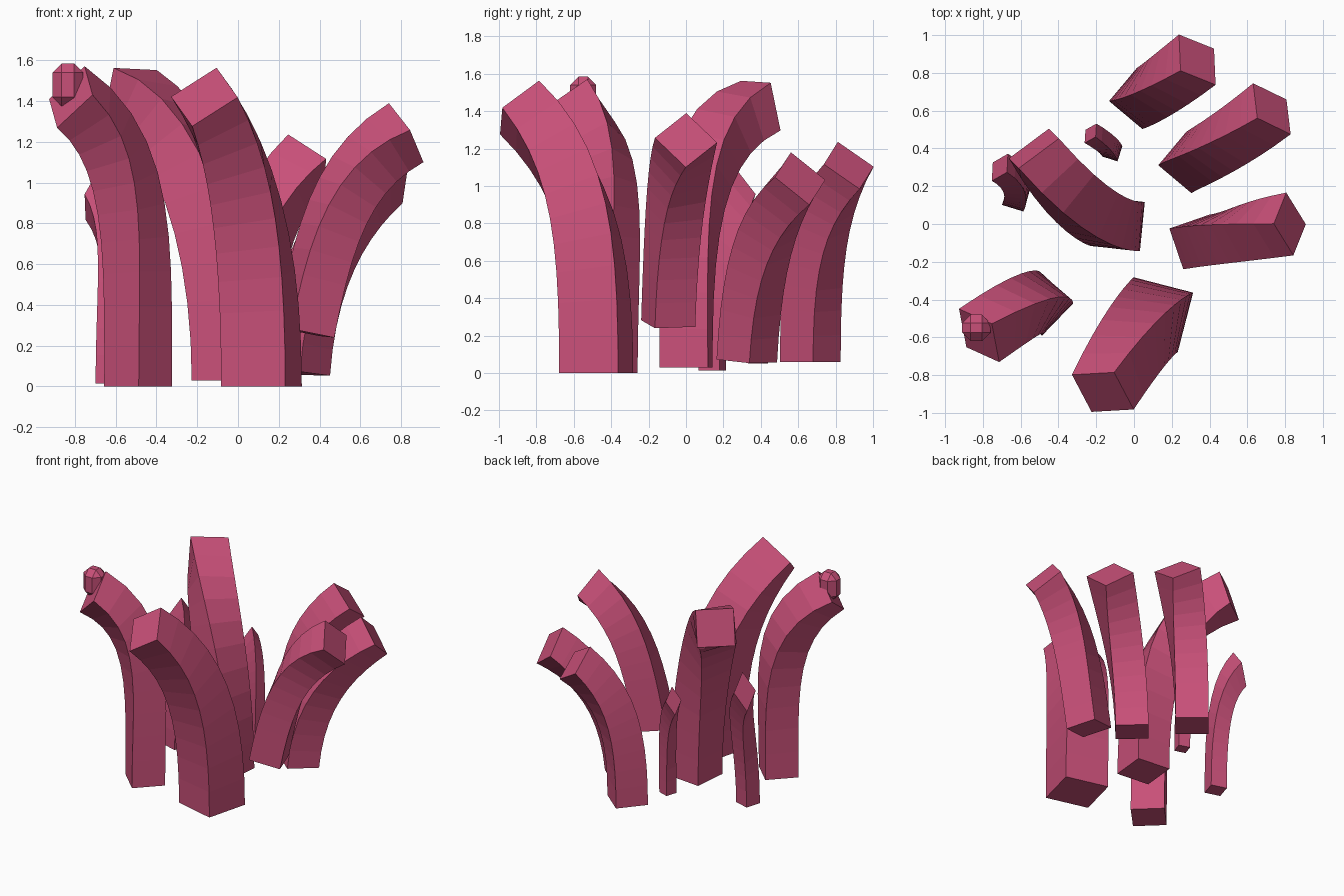
import bpy, bmesh
from math import radians, sin, cos, sqrt, pi
from mathutils import Vector, Matrix

if "Cube" in bpy.data.objects:
    bpy.data.objects.remove(bpy.data.objects["Cube"], do_unlink=True)

UP = Vector((0, 0, 1))
SEGMENTS = 10

# One flat colour for everything
rose = bpy.data.materials.new("rose_pink")
rose.use_nodes = True
colour = (0.58, 0.08, 0.19, 1)
rose.diffuse_color = colour
rose.node_tree.nodes["Principled BSDF"].inputs["Base Color"].default_value = colour


def add_object(name, bm):
    bmesh.ops.recalc_face_normals(bm, faces=bm.faces)
    mesh = bpy.data.meshes.new(name)
    bm.to_mesh(mesh)
    bm.free()
    mesh.materials.append(rose)
    obj = bpy.data.objects.new(name, mesh)
    bpy.context.collection.objects.link(obj)
    return obj


def leaning(azimuth, angle):
    """Unit vector tipped from vertical by an angle, towards an azimuth."""
    a, t = radians(azimuth), radians(angle)
    return Vector((sin(t) * cos(a), sin(t) * sin(a), cos(t)))


def square_ring(bm, centre, direction, size, yaw):
    turn = UP.rotation_difference(direction)
    ring = []
    for k in range(4):
        a = radians(yaw) + pi / 4 + k * pi / 2
        corner = Vector((cos(a), sin(a), 0)) * size / sqrt(2)
        ring.append(bm.verts.new(centre + turn @ corner))
    return ring


def tentacle(name, base, base_size, tip, tip_size, azimuth, lean,
             yaw=None, twist=30, start_lean=0, stretch=1):
    """Square bar that rises from its base, then bends and twists to its tip.
    Stretch draws the finished bend out in height, which sharpens its tip."""
    if yaw is None:
        yaw = azimuth - 78
    p0, p3 = Vector(base), Vector(tip)
    p0.z /= stretch
    p3.z /= stretch
    reach = (p3 - p0).length
    p1 = p0 + leaning(azimuth, start_lean) * (p3.z - p0.z) * 0.48
    p2 = p3 - leaning(azimuth, lean) * reach * 0.34
    bm = bmesh.new()
    rings = []
    for i in range(SEGMENTS + 1):
        t = i / SEGMENTS
        s = 1 - t
        point = p0 * s**3 + p1 * 3 * s * s * t + p2 * 3 * s * t * t + p3 * t**3
        tangent = (p1 - p0) * s * s + (p2 - p1) * 2 * s * t + (p3 - p2) * t * t
        ease = t * t
        size = base_size + (tip_size - base_size) * ease
        rings.append(square_ring(bm, point, tangent.normalized(), size, yaw + twist * ease))
    for low, high in zip(rings, rings[1:]):
        for k in range(4):
            n = (k + 1) % 4
            bm.faces.new((low[k], low[n], high[n], high[k]))
    bm.faces.new(rings[0])
    bm.faces.new(rings[-1])
    bmesh.ops.scale(bm, vec=(1, 1, stretch), verts=bm.verts)
    return add_object(name, bm)


# Large tentacles
tentacle("front_tentacle", (0.115, -0.48, 0), 0.325, (-0.165, -0.89, 1.42), 0.265,
         azimuth=241, lean=50, yaw=-14.5)
tentacle("front_right_tentacle", (-0.49, -0.425, 0), 0.235, (-0.82, -0.59, 1.42), 0.25,
         azimuth=215, lean=59, yaw=46, twist=38)
tentacle("centre_tentacle", (-0.085, 0, 0.03), 0.26, (-0.53, 0.4, 1.43), 0.265,
         azimuth=126, lean=74, yaw=-5.6, twist=-46)

# Medium tentacles on the left side
tentacle("left_tentacle", (0.33, -0.095, 0.265), 0.228, (0.825, 0, 1.245), 0.237,
         azimuth=9, lean=60, yaw=19, start_lean=11)
tentacle("back_left_tentacle", (0.29, 0.325, 0.065), 0.23, (0.73, 0.61, 1.04), 0.237,
         azimuth=38, lean=57, start_lean=5)
tentacle("back_tentacle", (0.03, 0.665, 0.06), 0.23, (0.335, 0.87, 1.11), 0.233,
         azimuth=38, lean=50)

# Small tentacles
tentacle("small_right_tentacle", (-0.625, 0.14, 0.015), 0.118, (-0.71, 0.3, 0.95), 0.118,
         azimuth=151, lean=57, stretch=1.9)
tentacle("small_back_tentacle", (-0.115, 0.385, 0.05), 0.085, (-0.23, 0.48, 0.82), 0.085,
         azimuth=150, lean=57, stretch=1.9)

# Crumpled knob on the tip of the front right tentacle
bm = bmesh.new()
bmesh.ops.create_cube(bm, size=1)
place = Matrix.Translation((-0.835, -0.55, 1.48)) @ Matrix.Diagonal((0.15, 0.14, 0.21, 1))
bmesh.ops.transform(bm, matrix=place, verts=bm.verts)
bmesh.ops.bevel(bm, geom=bm.edges[:], offset=0.045, segments=1, affect='EDGES')
add_object("tip_knob", bm)
